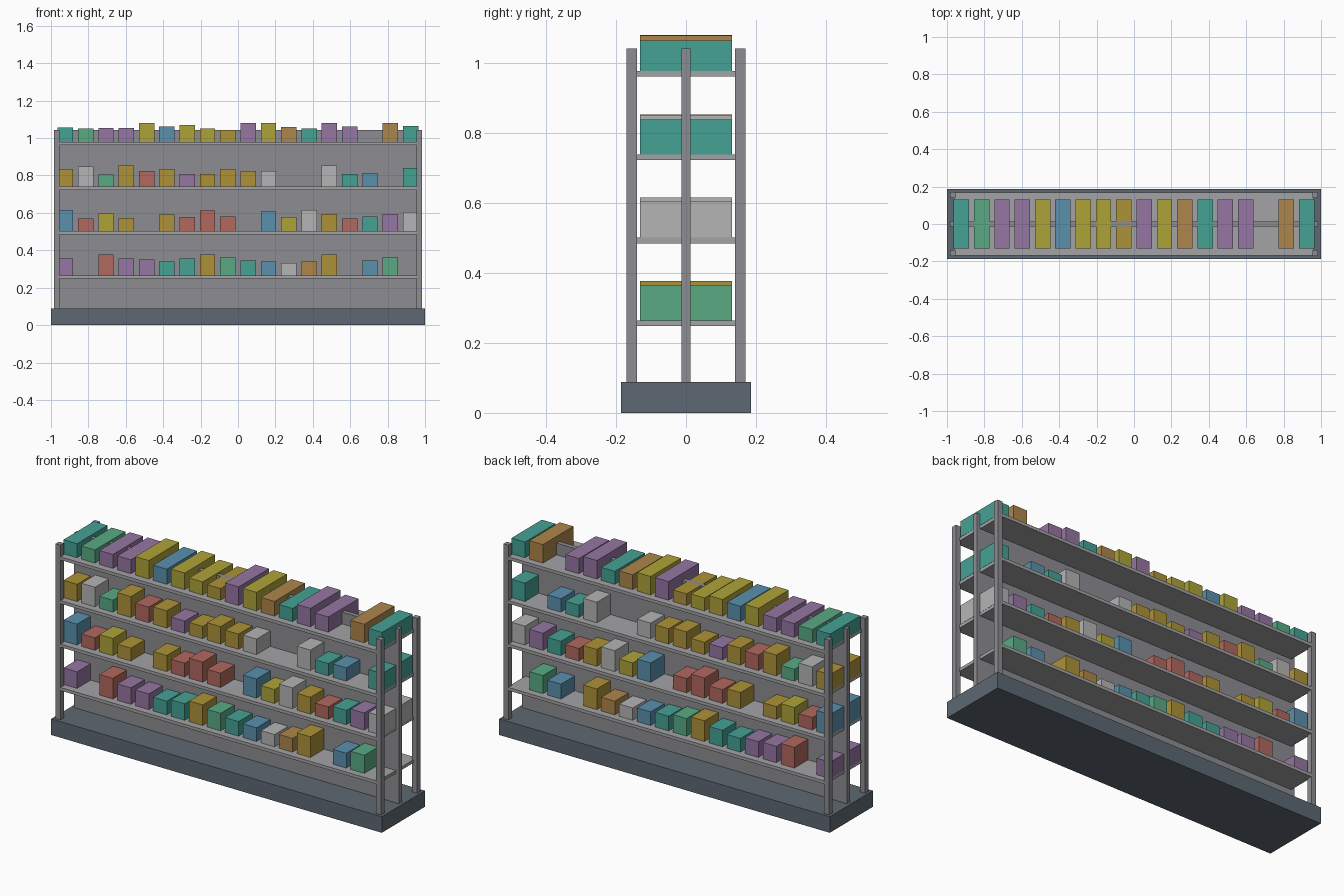
import bpy

if "Cube" in bpy.data.objects:
    bpy.data.objects.remove(bpy.data.objects["Cube"])

COLORS = {
    'T': ("teal", (0.06, 0.36, 0.30)), 'G': ("green", (0.10, 0.40, 0.23)),
    'P': ("purple", (0.30, 0.18, 0.36)), 'Y': ("yellow", (0.42, 0.37, 0.04)),
    'B': ("blue", (0.10, 0.28, 0.42)), 'O': ("orange", (0.42, 0.24, 0.07)),
    'A': ("gold", (0.42, 0.29, 0.04)), 'R': ("red", (0.44, 0.14, 0.11)),
    'W': ("light_grey", (0.46, 0.46, 0.46)), 'D': ("dark_base", (0.11, 0.14, 0.17)),
    'S': ("shelf_grey", (0.37, 0.37, 0.38)), 'M': ("frame_grey", (0.27, 0.27, 0.29)),
}
mats = {}
for key, (label, rgb) in COLORS.items():
    mats[key] = bpy.data.materials.new(label)
    mats[key].diffuse_color = (*rgb, 1)


def box(name, x, y, z, color):
    """Box from (min, max) ranges on each axis."""
    bpy.ops.mesh.primitive_cube_add(
        size=1, location=(sum(x) / 2, sum(y) / 2, sum(z) / 2))
    ob = bpy.context.object
    ob.name = name
    ob.scale = (x[1] - x[0], y[1] - y[0], z[1] - z[0])
    bpy.ops.object.transform_apply(location=False, rotation=False, scale=True)
    ob.data.materials.append(mats[color])
    return ob


# plinth and the central back panel shared by both sides
box("base", (-1, 1), (-0.186, 0.186), (0, 0.088), 'D')
box("centre_panel", (-0.983, 0.983), (-0.0125, 0.0125), (0.085, 1.043), 'M')

# corner posts
for sx in (-1, 1):
    for sy in (-1, 1):
        box("corner_post",
            sorted((sx * 0.955, sx * 0.985)), sorted((sy * 0.14, sy * 0.17)),
            (0.085, 1.043), 'M')

# shelf rows: shelf top height, colour per slot (- is empty), goods heights in mm
ROWS = [
    (0.265, "P-RPPTTAGTBWOA-BG-",
     [90, 0, 113, 90, 86, 75, 90, 113, 96, 80, 75, 67, 75, 113, 0, 81, 99, 0]),
    (0.502, "BRYA-ARRR-BYWARTPW",
     [114, 68, 94, 70, 0, 88, 75, 110, 78, 0, 105, 76, 114, 92, 68, 78, 93, 103]),
    (0.740, "AWGARAPAAAW--WTB-T",
     [94, 107, 65, 114, 85, 94, 67, 67, 95, 83, 85, 0, 0, 112, 67, 73, 0, 100]),
    (0.979, "TGPPYBYYAPYOTPP-OT",
     [77, 72, 76, 76, 101, 83, 91, 71, 64, 102, 101, 81, 71, 101, 83, 0, 101, 86]),
]
for top, colors, heights in ROWS:
    box("shelf", (-0.963, 0.963), (-0.169, 0.169), (top - 0.017, top), 'S')
    for i, (c, h) in enumerate(zip(colors, heights)):
        if c != '-':
            x = -0.923 + i * 1.846 / 17
            box("shelf_goods", (x - 0.041, x + 0.041), (-0.131, 0.131),
                (top, top + h / 1000), c)

for m in bpy.data.materials:
    if m.users and not m.is_grease_pencil:
        m.use_nodes = True
        m.node_tree.nodes["Principled BSDF"].inputs["Base Color"].default_value = m.diffuse_color
